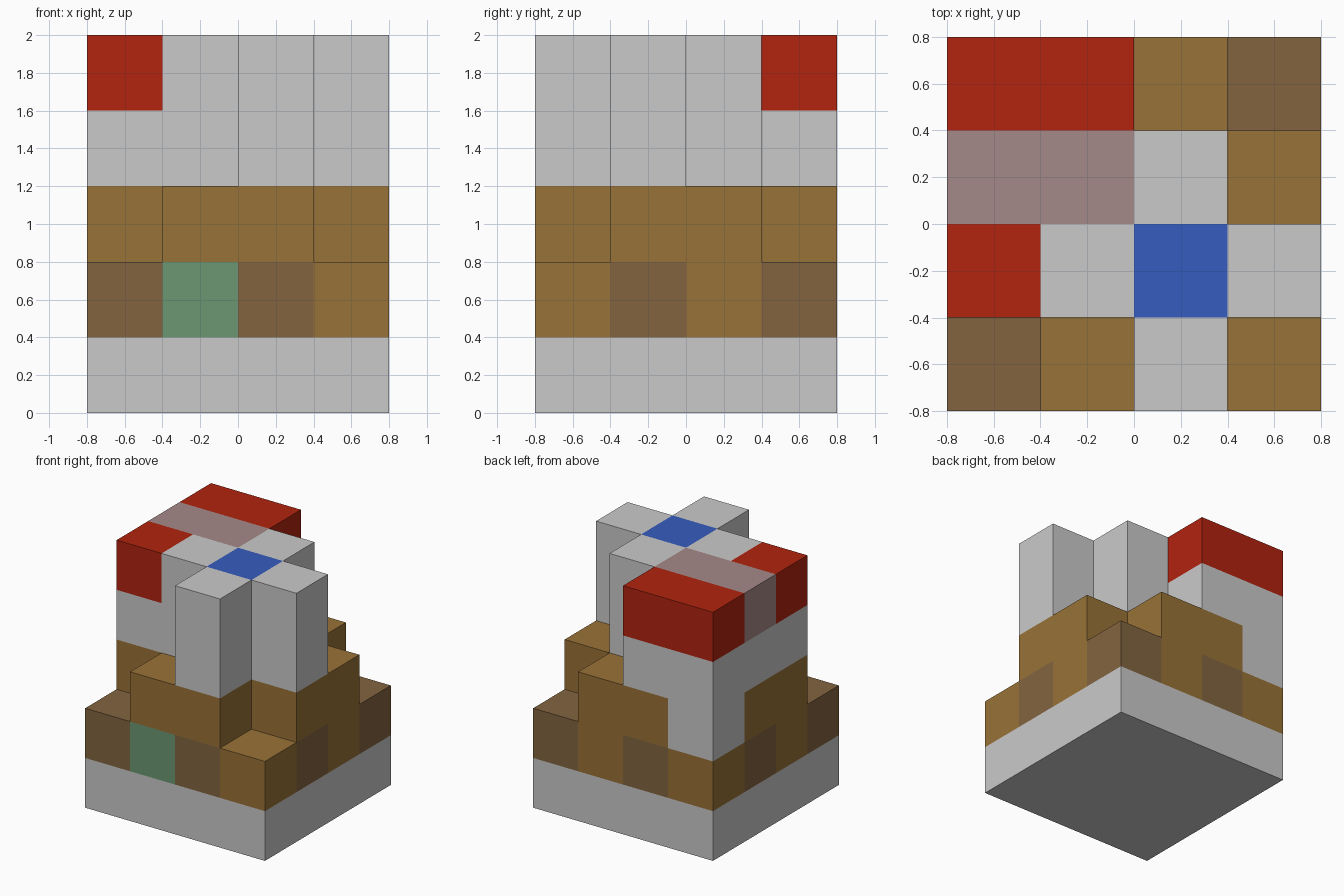
import bpy
import bmesh
from mathutils import Vector

if "Cube" in bpy.data.objects:
    bpy.data.objects.remove(bpy.data.objects["Cube"], do_unlink=True)

UNIT = 0.4  # edge of one block


def make_material(name, hex_colour):
    """Flat material from an sRGB hex colour, stored as linear values."""
    srgb = [c / 255 for c in bytes.fromhex(hex_colour)]
    colour = [((c + 0.055) / 1.055) ** 2.4 for c in srgb] + [1.0]
    mat = bpy.data.materials.new(name)
    mat.use_nodes = True
    mat.diffuse_color = colour
    shader = next(n for n in mat.node_tree.nodes if n.type == 'BSDF_PRINCIPLED')
    shader.inputs["Base Color"].default_value = colour
    return mat


MATERIALS = {
    "S": make_material("stone grey", "CACACA"),
    "E": make_material("earth brown", "997237"),
    "D": make_material("dark brown", "836440"),
    "G": make_material("moss green", "6C9772"),
    "R": make_material("red", "B2230F"),
    "M": make_material("mauve", "A58A88"),
    "B": make_material("blue", "365CBE"),
}

# Block plan of each tier, bottom to top; rows run back to front, left to right
TIERS = [
    ("stone_base", ["SSSS", "SSSS", "SSSS", "SSSS"]),
    ("lower_terrace", ["EDED", "DEEE", "EEED", "DGDE"]),
    ("upper_terrace", ["SEE.", "EEEE", "EEEE", ".EE."]),
    ("stone_tower", ["SS..", "SSS.", "SSSS", "..S."]),
    ("tower_top", ["RR..", "MMS.", "RSBS", "..S."]),
]

CELLS = {}
for level, (_, rows) in enumerate(TIERS):
    for j, row in enumerate(reversed(rows)):
        for i, letter in enumerate(row):
            if letter != ".":
                CELLS[i, j, level] = letter

AXES = [Vector(a) for a in ((1, 0, 0), (0, 1, 0), (0, 0, 1))]


def add_open_faces(bm, cell, slot):
    """Add the sides of a block that no neighbouring block covers."""
    centre = Vector(cell) + Vector((-1.5, -1.5, 0.5))
    for axis in range(3):
        for sign in (-1, 1):
            normal = AXES[axis] * sign
            if tuple(int(c) for c in Vector(cell) + normal) in CELLS:
                continue
            u = AXES[(axis + 1) % 3] / 2
            v = AXES[(axis + 2) % 3] / 2 * sign
            middle = centre + normal / 2
            corners = (middle - u - v, middle + u - v, middle + u + v, middle - u + v)
            face = bm.faces.new([bm.verts.new(c * UNIT) for c in corners])
            face.material_index = slot


# One mesh per tier, coloured block by block
for level, (name, rows) in enumerate(TIERS):
    letters = sorted(set("".join(rows)) - {"."})
    bm = bmesh.new()
    for cell, letter in CELLS.items():
        if cell[2] == level:
            add_open_faces(bm, cell, letters.index(letter))
    bmesh.ops.remove_doubles(bm, verts=bm.verts, dist=0.001)
    mesh = bpy.data.meshes.new(name)
    for letter in letters:
        mesh.materials.append(MATERIALS[letter])
    bm.to_mesh(mesh)
    bm.free()
    bpy.context.collection.objects.link(bpy.data.objects.new(name, mesh))
